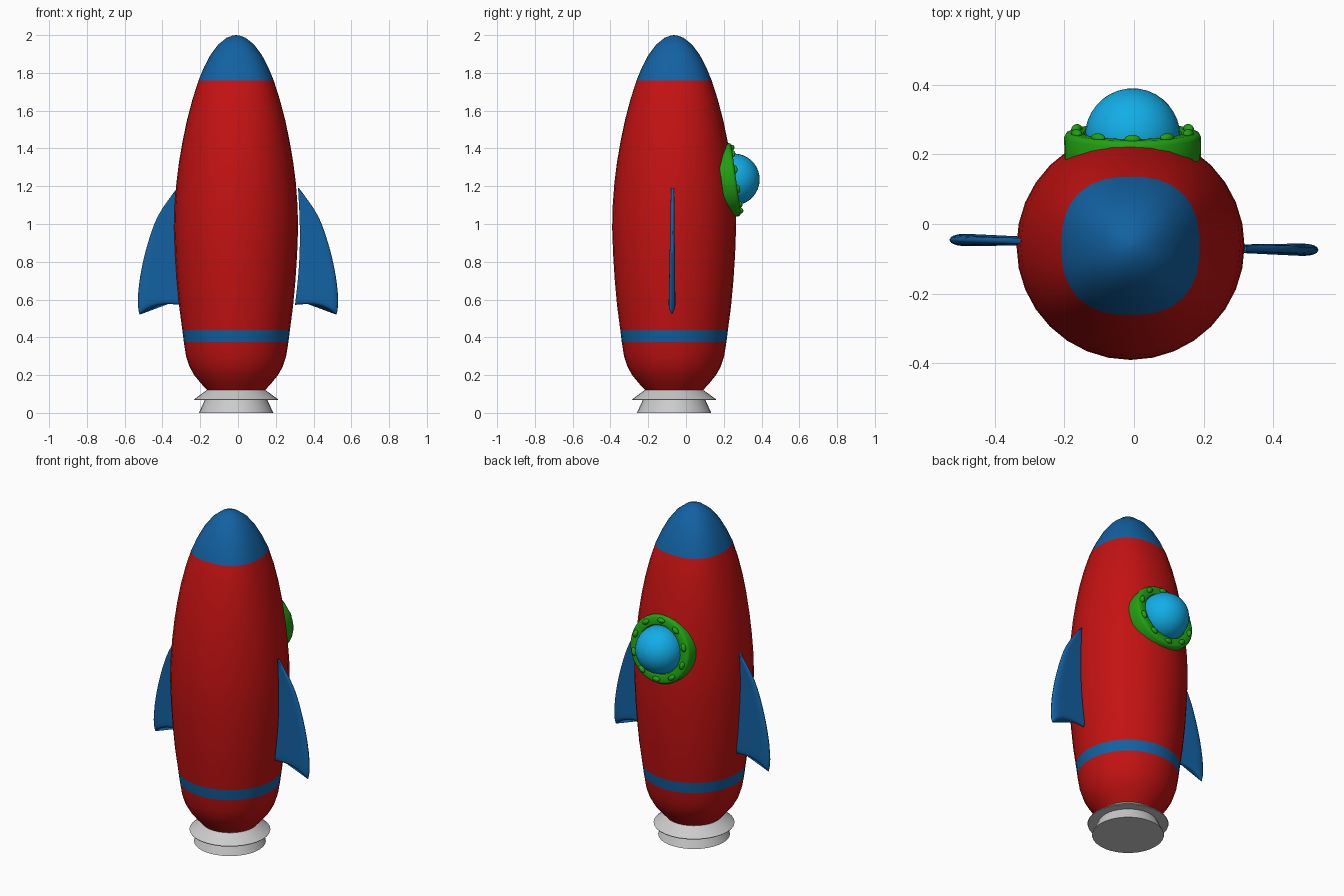
import bpy, bmesh, math
from mathutils import Matrix, Vector

if "Cube" in bpy.data.objects:
    bpy.data.objects.remove(bpy.data.objects["Cube"])

AXIS = Vector((-0.01, -0.063, 0))


def material(name, rgb):
    m = bpy.data.materials.new(name)
    m.diffuse_color = (*rgb, 1)
    m.use_nodes = True
    m.node_tree.nodes["Principled BSDF"].inputs["Base Color"].default_value = m.diffuse_color
    return m


RED = material("red_paint", (0.55, 0.006, 0.006))
BLUE = material("blue_paint", (0.006, 0.12, 0.36))
GREEN = material("green_rim", (0.015, 0.36, 0.006))
CYAN = material("cyan_glass", (0.006, 0.42, 0.8))


def finish(name, bm, mats=(), angle=40):
    bmesh.ops.remove_doubles(bm, verts=bm.verts, dist=1e-5)
    bmesh.ops.recalc_face_normals(bm, faces=bm.faces)
    me = bpy.data.meshes.new(name)
    bm.to_mesh(me)
    bm.free()
    ob = bpy.data.objects.new(name, me)
    bpy.context.collection.objects.link(ob)
    for m in mats:
        me.materials.append(m)
    bpy.ops.object.select_all(action='DESELECT')
    ob.select_set(True)
    bpy.context.view_layer.objects.active = ob
    bpy.ops.object.shade_smooth_by_angle(angle=math.radians(angle))
    return ob


def loft(bm, rings, closed=False):
    """Skin rings of points with quads; cap both ends unless closed on itself."""
    vs = [[bm.verts.new(p) for p in r] for r in rings]
    pairs = list(zip(vs, vs[1:])) + ([(vs[-1], vs[0])] if closed else [])
    for a, b in pairs:
        n = len(a)
        for i in range(n):
            j = (i + 1) % n
            bm.faces.new((a[i], a[j], b[j], b[i]))
    if not closed:
        bm.faces.new(vs[0])
        bm.faces.new(vs[-1])


def ring(r, z, sides=32, power=2.0):
    """Circle, or a squarish superellipse when power > 2."""
    pts = []
    for i in range(sides):
        a = 2 * math.pi * i / sides
        c, s = math.cos(a), math.sin(a)
        k = r / (abs(c) ** power + abs(s) ** power) ** (1 / power)
        pts.append(Vector((k * c, k * s, z)))
    return pts


# Hull: radius, height, squareness of the cross-section
hull = [(.153, .12, 2), (.185, .155, 2), (.222, .2, 2), (.247, .245, 2), (.265, .3, 2),
        (.277, .375, 2), (.285, .44, 2), (.301, .56, 2), (.314, .7, 2), (.323, .84, 2),
        (.328, .98, 2), (.325, 1.1, 2), (.316, 1.22, 2), (.302, 1.33, 2.06),
        (.283, 1.44, 2.15), (.26, 1.55, 2.25), (.231, 1.66, 2.37), (.199, 1.76, 2.48),
        (.17, 1.83, 2.45), (.136, 1.895, 2.4), (.095, 1.95, 2.3), (.05, 1.986, 2.1),
        (.02, 1.997, 2), (.0005, 2.0, 2)]
bm = bmesh.new()
loft(bm, [[p + AXIS for p in ring(r, z, 32, n)] for r, z, n in hull])
for f in bm.faces:
    z = f.calc_center_median().z
    f.material_index = 1 if z > 1.76 or .375 < z < .44 else 0
finish("hull", bm, (RED, BLUE))

# Engine nozzle: two stacked flares
bm = bmesh.new()
loft(bm, [[p + AXIS for p in ring(r, z)] for r, z in
          [(.155, .121), (.222, .072), (.22, .068), (.165, .07), (.197, 0)]])
finish("engine_nozzle", bm, angle=30)


# Fins: swept blades, thicker toward the rounded trailing edge
def curve(pts, t):
    """Catmull-Rom through evenly spaced 2D points."""
    u = t * (len(pts) - 1)
    i = min(int(u), len(pts) - 2)
    u -= i
    p0, p1, p2, p3 = (Vector(pts[max(0, min(len(pts) - 1, i + k))]) for k in (-1, 0, 1, 2))
    return .5 * (2 * p1 + (p2 - p0) * u + (2 * p0 - 5 * p1 + 4 * p2 - p3) * u ** 2
                 + (3 * p1 - p0 - 3 * p2 + p3) * u ** 3)


ROOT = [(.318, 1.19), (.326, 1.03), (.327, .88), (.319, .73), (.302, .572)]
EDGE = [(.323, 1.19), (.425, 1.04), (.488, .86), (.524, .68), (.533, .52)]
S = [0, .15, .3, .45, .6, .72, .82, .9, .95, .98, 1]
T = [i / 16 for i in range(16)] + [.96, .98, .993, 1]


def fin(name, turn):
    bm = bmesh.new()
    rings = []
    for t in T:
        a, b = curve(ROOT, t), curve(EDGE, t)
        tail = math.sqrt(max(1 - (max(t - .93, 0) / .07) ** 2, .0004))
        sides = ([], [])
        for s in S:
            p = a.lerp(b, s)
            z = p.y + .075 * t ** 4 * s * (1 - s) * (1 + s)
            edge = math.sqrt(max(1 - (max(s - .8, 0) / .2) ** 2, .0004))
            h = (.007 + .009 * t) * (.8 + .45 * s) * tail * edge
            y = -.011 - .004 * s * t
            x = p.x - (.012 * max(t - .9, 0) / .1 * s)
            sides[0].append(Vector((x, y + h, z)))
            sides[1].append(Vector((x, y - h, z)))
        rings.append(sides[0] + sides[1][::-1])
    loft(bm, rings)
    bm.transform(Matrix.Translation((0, -.06, 0)) @ Matrix.Rotation(turn, 4, 'Z'))
    finish(name, bm, (BLUE,), 50)


fin("right_fin", 0)
fin("left_fin", math.pi)

# Porthole on the back: local z points outward, tilted slightly upward
PORT = (Matrix.Translation((-.004, .262, 1.237))
        @ Matrix.Rotation(math.radians(-90 + 8), 4, 'X'))

bm = bmesh.new()
rim = [(.13, -.075), (.196, -.075), (.197, -.012), (.192, -.002), (.182, .003),
       (.15, .003), (.141, .0), (.135, -.012)]
loft(bm, [ring(r, z) for r, z in rim], closed=True)
bm.transform(PORT)
finish("porthole_rim", bm, (GREEN,))

bm = bmesh.new()
dome = [(.137 * math.cos(a), .137 * math.sin(a) - .009)
        for a in (math.radians(d) for d in (-15, 0, 10, 20, 30, 40, 50, 60, 70, 80, 89.8))]
loft(bm, [ring(r, z) for r, z in dome])
bm.transform(PORT)
finish("porthole_glass", bm, (CYAN,))

# Rivets around the rim
bm = bmesh.new()
for i in range(10):
    bmesh.ops.create_uvsphere(
        bm, u_segments=12, v_segments=8, radius=1,
        matrix=PORT @ Matrix.Rotation(2 * math.pi * (i + .5) / 10, 4, 'Z')
        @ Matrix.Translation((.169, 0, .004)) @ Matrix.Diagonal((.015, .024, .014, 1)))
finish("porthole_rivets", bm, (GREEN,))
